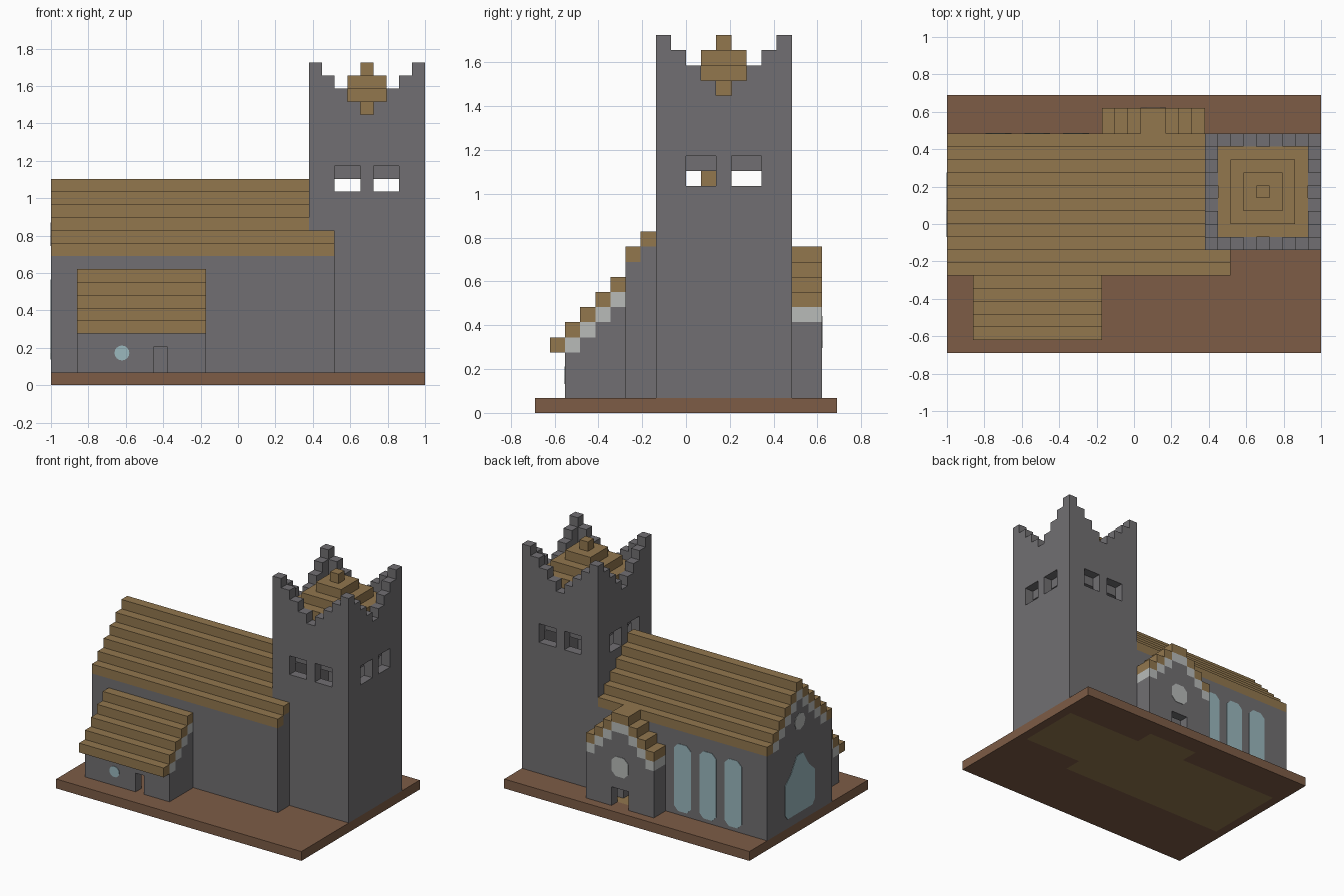
import bpy, bmesh, math
from mathutils import Vector
from itertools import product

cube = bpy.data.objects.get("Cube")
if cube:
    bpy.data.objects.remove(cube)

NX, NY = 29, 20          # plot size in blocks
U = 2 / NX               # block size


def material(name, rgb):
    m = bpy.data.materials.new(name)
    m.use_nodes = True
    m.diffuse_color = (*rgb, 1)
    bsdf = m.node_tree.nodes["Principled BSDF"]
    bsdf.inputs["Base Color"].default_value = (*rgb, 1)
    bsdf.inputs["Roughness"].default_value = 0.9
    return m


STONE = material("grey stone", (.165, .159, .168))
WOOD = material("tan wood", (.287, .184, .076))
EARTH = material("brown earth", (.205, .107, .061))
TRIM = material("pale trim", (.479, .497, .485))
GLASS = material("blue glass", (.328, .479, .515))

owner, paint = {}, {}    # block -> part name, part name -> material


def fill(part, mat, xs, ys, zs):
    """Fill a range of blocks; each range is (first, end)."""
    paint[part] = mat
    for c in product(range(*xs), range(*ys), range(*zs)):
        owner[c] = part


def carve(xs, ys, zs):
    for c in product(range(*xs), range(*ys), range(*zs)):
        owner.pop(c, None)


def room(part, xs, ys, zs):
    """Four stone walls, one block thick."""
    fill(part, STONE, xs, ys, zs)
    carve((xs[0] + 1, xs[1] - 1), (ys[0] + 1, ys[1] - 1), zs)


# Base with wooden floors let into it
fill("base", EARTH, (0, NX), (0, NY), (0, 1))
for xs, ys in (((1, 21), (7, 16)), ((21, 28), (9, 16)), ((13, 19), (16, 18))):
    fill("floor", WOOD, xs, ys, (0, 1))

# Nave: walls, stepped gable ends and roof
room("nave_walls", (0, 22), (6, 17), (1, 10))
for j in range(6, 17):
    top = 10 + min(j - 6, 16 - j)
    for i in (0, 21):
        fill("nave_walls", STONE, (i, i + 1), (j, j + 1), (1, top))
    if 6 < j < 16:
        fill("nave_gable_trim", TRIM, (0, 1), (j, j + 1), (top - 1, top))
    fill("nave_roof", WOOD, (0, 22), (j, j + 1), (top, top + 1))

# Front porch with lean-to roof
room("porch_walls", (2, 12), (2, 7), (1, 4))
fill("nave_walls", STONE, (2, 12), (6, 7), (1, 10))
for j in range(1, 6):
    k = j + 3
    if j > 1:
        for i in (2, 11):
            fill("porch_walls", STONE, (i, i + 1), (j, j + 1), (1, k))
            fill("porch_trim", TRIM, (i, i + 1), (j, j + 1), (k - 1, k))
    fill("porch_roof", WOOD, (2, 12), (j, j + 1), (k, k + 1))
carve((8, 9), (2, 3), (1, 3))

# Back entrance with its own stepped gable
for i in range(12, 20):
    k = 7 + min(i - 12, 19 - i, 3)
    first = 17 if i in (12, 19) else 18
    fill("entrance_walls", STONE, (i, i + 1), (first, 19), (1, k))
    fill("entrance_trim", TRIM, (i, i + 1), (first, 19), (k - 1, k))
    fill("entrance_roof", WOOD, (i, i + 1), (17, 19), (k, k + 1))
carve((15, 17), (16, 19), (1, 3))

# Tower: hollow shaft, belfry ceiling, stepped parapet
carve((20, 29), (8, 17), (1, 25))
room("tower_walls", (20, 29), (8, 17), (1, 25))
for n in range(9):
    top = 21 + abs(n - 4)
    carve((20 + n, 21 + n), (8, 9), (top, 25))
    carve((20 + n, 21 + n), (16, 17), (top, 25))
    if 0 < n < 8:
        carve((20, 21), (8 + n, 9 + n), (top, 25))
        carve((28, 29), (8 + n, 9 + n), (top, 25))
fill("belfry_ceiling", STONE, (21, 28), (9, 16), (16, 21))

# Stepped pyramid on the tower
for n in range(4):
    fill("tower_roof", WOOD, (21 + n, 28 - n), (9 + n, 16 - n), (21 + n, 22 + n))

# Belfry openings, two on each side
for n in (2, 5):
    for wall in (8, 16):
        carve((20 + n, 22 + n), (wall, wall + 1), (15, 17))
    for wall in (20, 28):
        carve((wall, wall + 1), (8 + n, 10 + n), (15, 17))


def world(p):
    return Vector(((p[0] - NX / 2) * U, (p[1] - NY / 2) * U, p[2] * U))


def finish(bm, part, mat):
    mesh = bpy.data.meshes.new(part)
    bm.to_mesh(mesh)
    bm.free()
    mesh.materials.append(mat)
    bpy.context.collection.objects.link(bpy.data.objects.new(part, mesh))


# Skin every part, keeping only the exposed block faces
for part, mat in paint.items():
    bm = bmesh.new()
    for c in [c for c in owner if owner[c] == part]:
        for axis, side in product(range(3), (0, 1)):
            near = list(c)
            near[axis] += 2 * side - 1
            if tuple(near) in owner:
                continue
            a, b = (axis + 1) % 3, (axis + 2) % 3
            ring = []
            for da, db in ((0, 0), (1, 0), (1, 1), (0, 1)):
                p = list(c)
                p[axis] += side
                p[a] += da
                p[b] += db
                ring.append(bm.verts.new(world(p)))
            bm.faces.new(ring if side else ring[::-1])
    bmesh.ops.remove_doubles(bm, verts=bm.verts, dist=U / 100)
    bmesh.ops.dissolve_limit(bm, angle_limit=math.radians(1),
                             verts=bm.verts, edges=bm.edges)
    finish(bm, part, mat)


def pane(part, mat, outline, place, outward):
    """Thin plate from a flat outline laid on a wall."""
    bm = bmesh.new()
    face = bm.faces.new([bm.verts.new(world(place(*p))) for p in outline])
    face.normal_update()
    push = Vector(outward) * .003
    new = bmesh.ops.extrude_face_region(bm, geom=[face])["geom"]
    for v in new:
        if isinstance(v, bmesh.types.BMVert):
            v.co += push
    bmesh.ops.recalc_face_normals(bm, faces=bm.faces)
    finish(bm, part, mat)


def clipped(w0, w1, z0, z1, c):
    return [(w0 + c, z0), (w1 - c, z0), (w1, z0 + c), (w1, z1 - c),
            (w1 - c, z1), (w0 + c, z1), (w0, z1 - c), (w0, z0 + c)]


def disc(w, z, r, n=16):
    return [(w + r * math.cos(math.tau * t / n), z + r * math.sin(math.tau * t / n))
            for t in range(n)]


# Tall nave windows on the back wall
for n, i in enumerate((3, 6, 9)):
    pane(f"nave_window_{n + 1}", GLASS, clipped(i, i + 2, 1.4, 8.6, .5),
         lambda w, z: (w, 17, z), (0, 1, 0))

# Gable end: pointed window and small rose
arch = [(9.4, 2), (13.6, 2), (14, 2.5), (14, 5.7), (13, 6.6), (12, 8.2),
        (11, 8.2), (10, 6.6), (9, 5.7), (9, 2.5)]
pane("gable_window", GLASS, arch, lambda w, z: (0, w, z), (-1, 0, 0))
pane("gable_rose", TRIM, disc(11.5, 11.7, .9, 8), lambda w, z: (0, w, z), (-1, 0, 0))

# Entrance window and round porch window
pane("entrance_window", TRIM, clipped(15, 17, 4.3, 6.4, .5),
     lambda w, z: (w, 19, z), (0, 1, 0))
pane("porch_window", GLASS, disc(5.5, 2.5, .58), lambda w, z: (w, 2, z), (0, -1, 0))
